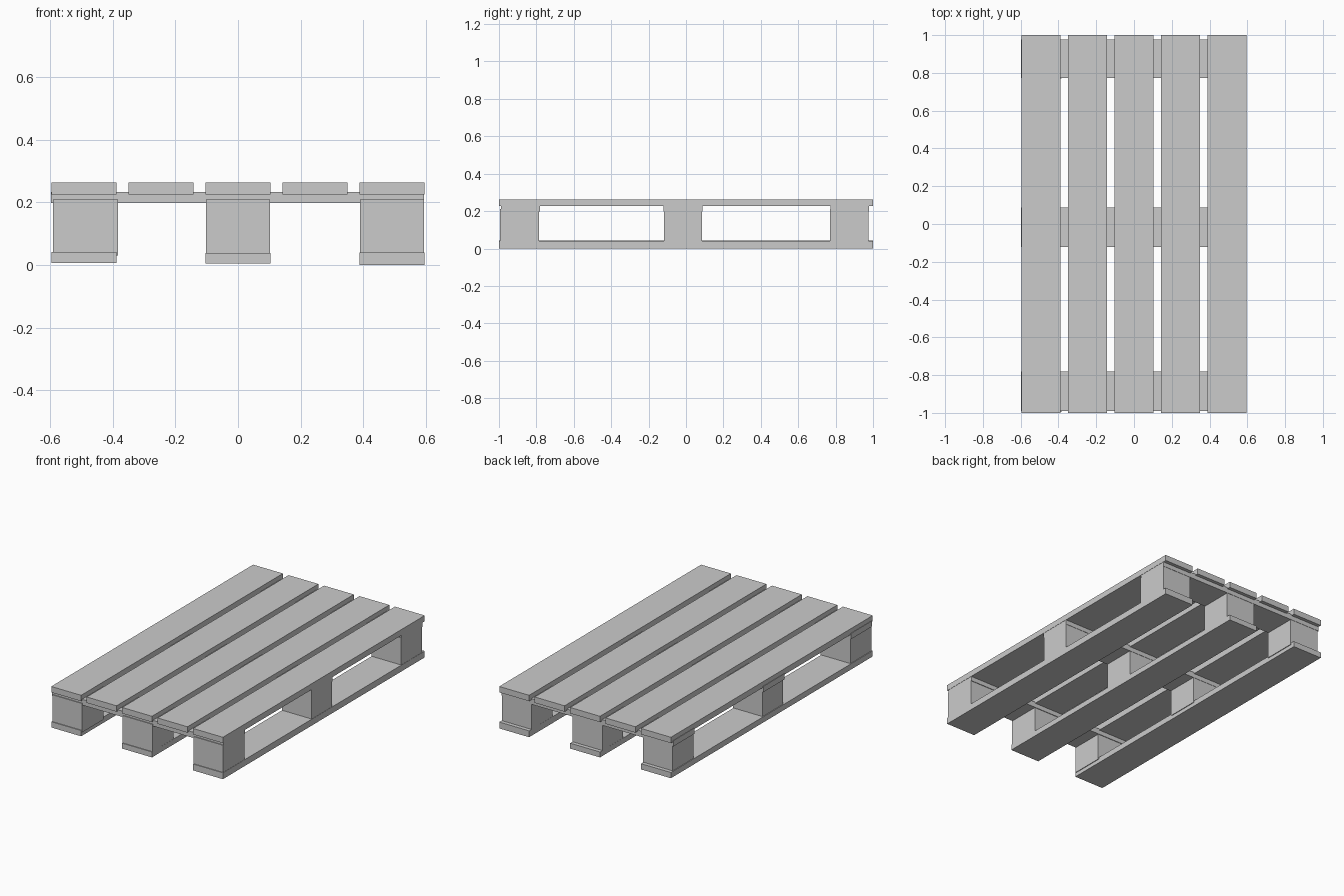
import bpy

if "Cube" in bpy.data.objects:
    bpy.data.objects.remove(bpy.data.objects["Cube"])


def box(name, x, y, z):
    """Box from (min, max) extents on each axis."""
    bpy.ops.mesh.primitive_cube_add(size=1, location=[sum(r) / 2 for r in (x, y, z)])
    ob = bpy.context.object
    ob.name = name
    ob.scale = [r[1] - r[0] for r in (x, y, z)]
    bpy.ops.object.transform_apply(location=False, rotation=False, scale=True)
    return ob


# Five lengthwise deck boards
for i in range(5):
    cx = (i - 2) * 0.246
    box(f"deck_board_{i + 1}", (cx - 0.1035, cx + 0.1035), (-1, 1), (0.226, 0.263))

# Three cross boards under the deck
for name, y in (("front", (-0.99, -0.781)), ("middle", (-0.121, 0.087)), ("back", (0.772, 0.978))):
    box(f"{name}_cross_board", (-0.598, 0.594), y, (0.198, 0.234))

# Three bottom runners, seated at slightly different heights
for name, cx, z in (("left", -0.492, (0.006, 0.042)),
                    ("middle", 0.0, (0.005, 0.039)),
                    ("right", 0.492, (0.0, 0.04))):
    box(f"{name}_runner", (cx - 0.1035, cx + 0.1035), (-1, 1), z)

# Nine spacer blocks
for col, x in (("left", (-0.591, -0.384)), ("middle", (-0.103, 0.103)), ("right", (0.389, 0.594))):
    for row, y in (("front", (-0.995, -0.785)), ("middle", (-0.118, 0.085)), ("back", (0.769, 0.976))):
        box(f"{row}_{col}_block", x, y, (0.03, 0.21))
